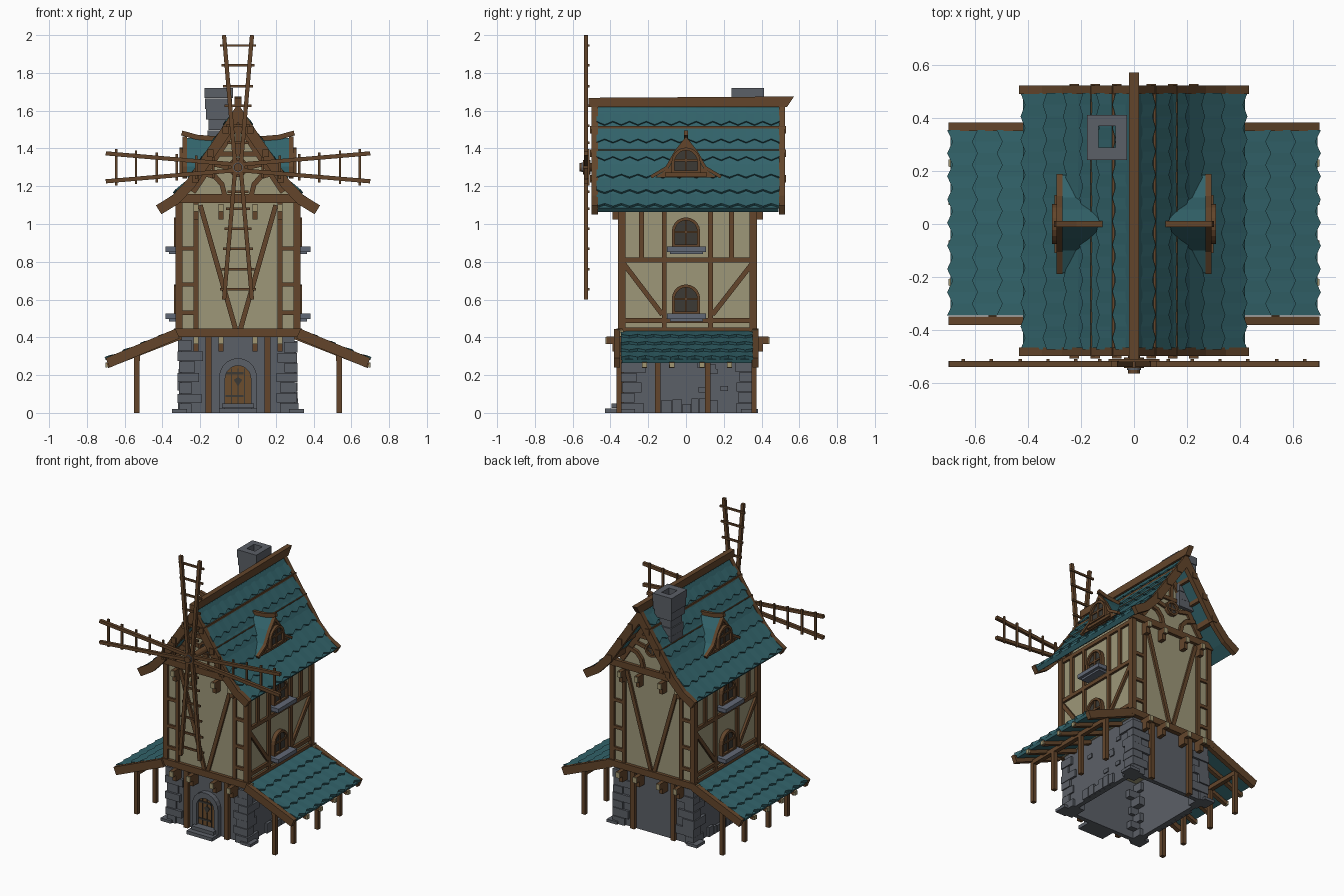
import bpy, bmesh, math, random
from mathutils import Vector

random.seed(4)
if "Cube" in bpy.data.objects:
    bpy.data.objects.remove(bpy.data.objects["Cube"])


def material(name, *rgb):
    m = bpy.data.materials.new(name)
    m.use_nodes = True
    m.diffuse_color = (*rgb, 1)
    m.node_tree.nodes["Principled BSDF"].inputs["Base Color"].default_value = (*rgb, 1)
    return m


TEAL = material("teal tiles", .032, .125, .145)
CREAM = material("cream plaster", .34, .31, .19)
WOOD = material("brown timber", .125, .06, .024)
DOOR = material("door wood", .15, .075, .026)
STONE = material("grey stone", .105, .115, .135)
SILL = material("blue grey stone", .12, .14, .18)
GLASS = material("dark glass", .045, .042, .036)
CAP = material("pale beam end", .36, .31, .17)


def finish(name, bm, mat):
    bmesh.ops.recalc_face_normals(bm, faces=bm.faces)
    me = bpy.data.meshes.new(name)
    bm.to_mesh(me)
    bm.free()
    me.materials.append(mat)
    ob = bpy.data.objects.new(name, me)
    bpy.context.collection.objects.link(ob)
    return ob


def place(axis, p, d):
    u, v = p
    return {"x": (d, u, v), "y": (u, d, v), "z": (u, v, d)}[axis]


def prism(name, axis, pts, a, b, mat):
    """Extrude a 2D outline along an axis from a to b."""
    bm = bmesh.new()
    lo, hi = [[bm.verts.new(place(axis, p, d)) for p in pts] for d in (a, b)]
    bm.faces.new(lo)
    bm.faces.new(hi)
    for i in range(len(pts)):
        bm.faces.new((lo[i - 1], lo[i], hi[i], hi[i - 1]))
    return finish(name, bm, mat)


def ring(name, axis, outer, inner, a, b, mat):
    """Extrude the band between two matching outlines."""
    bm = bmesh.new()
    loops = [[bm.verts.new(place(axis, p, d)) for p in pts]
             for pts, d in ((outer, a), (outer, b), (inner, b), (inner, a))]
    for k in range(4):
        for i in range(len(outer)):
            bm.faces.new((loops[k - 1][i - 1], loops[k - 1][i], loops[k][i], loops[k][i - 1]))
    return finish(name, bm, mat)


def box(name, x, y, z, mat):
    return prism(name, "z", rect(*x, *y), *z, mat)


def rect(a, b, c, d):
    return [(a, c), (b, c), (b, d), (a, d)]


def strip(name, axis, pts, w, a, b, mat=WOOD):
    """Plank of width w following a 2D path."""
    pts = [Vector(p) for p in pts]
    norms = [(q - p).normalized().orthogonal() for p, q in zip(pts, pts[1:])]
    left, right = [], []
    for i, p in enumerate(pts):
        n1, n2 = norms[max(i - 1, 0)], norms[min(i, len(norms) - 1)]
        n = (n1 + n2).normalized()
        n *= w / 2 / n.dot(n1)
        left.append(p + n)
        right.append(p - n)
    return prism(name, axis, left + right[::-1], a, b, mat)


def arch(c, z, w, h, n=10):
    top = [(c + w * math.cos(math.pi * i / n), z + h - w + w * math.sin(math.pi * i / n)) for i in range(n + 1)]
    return [(c - w, z), (c + w, z)] + top


def circle(c, z, r, n=12):
    return [(c + r * math.cos(math.tau * i / n), z + r * math.sin(math.tau * i / n)) for i in range(n)]


def tiles(name, path, s, y0, y1, rows, teeth):
    """Overlapping rows of pointed shingles down a 2D slope path."""
    path = [Vector(p) for p in path]
    total = sum((q - p).length for p, q in zip(path, path[1:]))

    def at(d, lift):
        for p, q in zip(path, path[1:]):
            seg = (q - p).length
            if d <= seg or q == path[-1]:
                t = (q - p).normalized()
                return p + t * d + Vector((-t.y, t.x)) * lift
            d -= seg
    bm = bmesh.new()
    for r in range(rows):
        prev = None
        for i in range(teeth * 2 + 1):
            y = y0 + (y1 - y0) * i / (teeth * 2)
            low = total * (r + 1) / rows + (.011 if (i + r) % 2 else -.011)
            pts = [at(total * r / rows - .012 * (r > 0), 0), at(low, .016), at(low, -.002)]
            cur = [bm.verts.new((s * p.x, y, p.y)) for p in pts]
            if prev:
                for k in range(3):
                    bm.faces.new((prev[k - 1], prev[k], cur[k], cur[k - 1]))
            if i in (0, teeth * 2):
                bm.faces.new(cur)
            prev = cur
    finish(name, bm, TEAL)


def window(name, axis, s, d, z, w, h, c=0):
    ring(name + "_frame", axis, arch(c, z, w, h), arch(c, z + .012, w - .016, h - .028), d, d + s * .028, WOOD)
    prism(name + "_glass", axis, arch(c, z, w - .01, h - .01), d, d + s * .012, GLASS)
    strip(name + "_mullion", axis, [(c, z), (c, z + h - .01)], .012, d, d + s * .02)
    strip(name + "_crossbar", axis, [(c - w + .01, z + h * .5), (c + w - .01, z + h * .5)], .012, d, d + s * .02)


# Wall bodies
F, B, S = -.345, .362, .31
ring("ground_walls", "z", rect(-.3, .3, -.33, .35), rect(-.27, .27, -.3, .32), 0, .42, STONE)
box("upper_walls", (-S, S), (F, B), (.41, 1.12), CREAM)
prism("gable_walls", "y", [(-S, 1.1), (S, 1.1), (.24, 1.19), (0, 1.56), (-.24, 1.19)], F, B, CREAM)

# Corner stones, plinth stones and scattered wall stones
for sx in (-1, 1):
    for yc, sy in ((-.33, -1), (.35, 1)):
        z = 0
        for k in range(7):
            h = random.uniform(.05, .062)
            lx, ly = (.11, .06) if k % 2 else (.065, .1)
            lx, ly = lx * random.uniform(.8, 1.2), ly * random.uniform(.8, 1.2)
            o = random.uniform(.01, .022)
            box("corner_stone", (sx * (.3 + o), sx * (.3 - lx)), (yc + sy * o, yc - sy * ly), (z, min(z + h - .003, .41)), STONE)
            z += h
        box("corner_foot", (sx * .35, sx * .27), (yc + sy * .03, yc - sy * .06), (0, .02), STONE)
    y = -.13
    while y < .16:
        w = random.uniform(.035, .06)
        box("plinth_stone", (sx * .29, sx * .318), (y, y + w - .004), (0, random.uniform(.045, .08)), STONE)
        y += w
    for k in range(7):
        y, z = random.uniform(-.2, .2), random.uniform(.1, .3)
        box("wall_stone", (sx * .29, sx * .308), (y, y + .04), (z, z + .028), STONE)

# Door, stone arch and steps
ring("door_arch", "y", arch(0, 0, .1, .29), arch(0, 0, .068, .25), -.32, -.365, STONE)
prism("door", "y", arch(0, .04, .07, .215), -.32, -.342, DOOR)
for x in (-.035, 0, .035):
    strip("door_gap", "y", [(x, .05), (x, .235)], .005, -.34, -.345, GLASS)
prism("door_pane", "y", [(0, .14), (.022, .175), (0, .19), (-.022, .175)], -.34, -.348, GLASS)
for z in (.09, .21):
    strip("door_hinge", "y", [(-.065, z), (.03, z)], .012, -.34, -.347, GLASS)
for k, (w, y) in enumerate(((.1, -.43), (.085, -.395))):
    box("door_step", (-w, w), (y, -.33), (k * .025, k * .025 + .024), STONE)

# Front and back timber framing
for s, d in ((-1, F), (1, B)):
    def timber(pts, w=.026, depth=.014):
        strip("end_timber", "y", pts, w, d - s * .01, d + s * depth)
    timber([(-.34, .425), (.34, .425)], .045, .022)
    timber([(-.335, 1.135), (.335, 1.135)], .045, .022)
    timber([(0, 1.37), (0, 1.54)])
    timber([(-.12, 1.37), (.12, 1.37)])
    ring("round_window_frame", "y", circle(0, 1.3, .052), circle(0, 1.3, .036), d, d + s * .025, WOOD)
    prism("round_window_glass", "y", circle(0, 1.3, .04), d, d + s * .01, GLASS)
    timber([(0, 1.26), (0, 1.34)], .01)
    timber([(-.04, 1.3), (.04, 1.3)], .01)
    for m in (-1, 1):
        timber([(m * .222, .44), (m * .222, 1.12)])
        timber([(m * .2, 1.1), (m * .012, .44)])
        for z in (.53, .68, .87):
            timber([(m * .3, z), (m * .222, z)], .022)
        timber([(m * .24, 1.17), (0, 1.535)], .035)
        timber([(m * .07, 1.15), (m * .085, 1.21), (m * .12, 1.25), (m * .19, 1.27)], .026, .02)
        timber([(m * .05, 1.3), (m * .14, 1.32)])
        box("corner_post", (m * .295, m * .33), (d - s * .025, d + s * .014), (.42, 1.12), WOOD)
        box("ground_post", (m * .14, m * .172), (d - s * .03, d + s * .012), (0, .41), WOOD)
        # Joist ends with pale caps
        for x in (.09, .222):
            for z, reach in ((.365, .075), (1.065, .06)):
                xs = (m * x - .014, m * x + .014)
                box("joist_end", xs, (d - s * .03, d + s * reach), (z, z + .04), WOOD)
                box("joist_bracket", xs, (d - s * .03, d + s * .045), (z - .04, z), WOOD)
                box("joist_cap", xs, (d + s * reach, d + s * (reach + .006)), (z, z + .038), CAP)
        box("girt_cap", (m * .34, m * .35), (d - s * .015, d + s * .015), (.405, .44), CAP)

# Side framing, windows, lean-tos, dormers
ROOF = [(0, 1.62), (.25, 1.245), (.34, 1.15), (.41, 1.09)]
LEAN = [(.315, .435), (.69, .285)]
for s in (-1, 1):
    def brace(pts, w=.026):
        strip("side_timber", "x", pts, w, s * (S - .01), s * (S + .016))
    for z in (.44, .49, .81, 1.1):
        brace([(-.34, z), (.36, z)])
    for y in (-.115, .13):
        brace([(y, .44), (y, 1.1)])
    for y in (-.235, .24):
        brace([(y, .81), (y, 1.1)])
    brace([(-.33, .79), (-.125, .52)])
    brace([(.35, .79), (.14, .52)])
    for z in (.525, .88):
        window("side_window", "x", s, s * S, z, .075, .155)
        box("window_sill", (s * .3, s * .385), (-.1, .105), (z - .027, z), SILL)
        box("sill_support", (s * .3, s * .365), (-.085, .09), (z - .04, z - .027), SILL)

    # Lean-to roof
    tiles("lean_to_tiles", LEAN, s, -.345, .355, 4, 8)
    slope = [(s * x, z - .012) for x, z in LEAN]
    strip("lean_to_deck", "y", slope, .02, -.34, .35, TEAL)
    for y in (-.365, .367):
        strip("lean_to_barge", "y", [(s * .32, .42), (s * .69, .265)], .055, y - .016, y + .016)
    for y in (-.22, -.075, .085, .23):
        strip("lean_to_rafter", "y", [(s * .3, .405), (s * .692, .252)], .03, y - .014, y + .014)
        box("rafter_cap", (s * .692, s * .702), (y - .013, y + .013), (.24, .268), CAP)
    box("lean_to_plate", (s * .52, s * .55), (-.37, .37), (.275, .305), WOOD)
    for y in (-.355, -.15, .115, .36):
        box("lean_to_post", (s * .522, s * .55), (y - .014, y + .014), (0, .3), WOOD)

    # Main roof slope
    tiles("roof_tiles", ROOF, s, -.475, .495, 6, 11)
    strip("roof_deck", "y", [(s * x, z - .016) for x, z in ROOF], .03, -.47, .49, TEAL)
    for x, z in ((.226, 1.24), (.147, 1.375), (.065, 1.5)):
        box("purlin", (s * x - .018, s * x + .018), (-.508, .53), (z - .02, z + .02), WOOD)

    # Dormer
    edge = [(-.185, 1.255), (-.1, 1.305), (-.055, 1.385), (0, 1.455), (.055, 1.385), (.1, 1.305), (.185, 1.255)]
    prism("dormer_roof", "x", edge, s * .09, s * .283, TEAL)
    strip("dormer_barge", "x", [(y, z - .006) for y, z in edge], .018, s * .27, s * .293)
    prism("dormer_front", "x", [(y * .9, z - .01) for y, z in edge], s * .28, s * .286, WOOD)
    window("dormer_window", "x", s, s * .282, 1.27, .076, .135)
    strip("dormer_sill", "x", [(-.11, 1.262), (.11, 1.262)], .02, s * .26, s * .3)
    strip("dormer_ridge", "y", [(s * .1, 1.45), (s * .22, 1.46), (s * .298, 1.482)], .026, -.011, .011)

# Barge boards and ridge
barge = [(.42, 1.075), (.33, 1.13), (.25, 1.215), (0, 1.588)]
barge += [(-x, z) for x, z in barge[-2::-1]]
for y in (-.483, .508):
    strip("barge_board", "y", barge, .055, y - .016, y + .016)
prism("ridge_beam", "x", [(-.515, 1.62), (.535, 1.62), (.572, 1.675), (-.515, 1.668)], -.018, .018, WOOD)

# Chimney of stacked stone courses
for k in range(7):
    j = .008 * (k % 2) + random.uniform(-.004, .004) - .014 * (k >= 5)
    z = 1.33 + k * .056
    ring("chimney_course", "z", rect(-.165 + j, -.04 - j, .255 + j, .4 - j),
         rect(-.135, -.07, .29, .37), z, z + .054, STONE)

# Windmill hub and sails
prism("axle", "y", circle(0, 1.3, .022), F, -.565, WOOD)
prism("hub", "y", circle(0, 1.3, .038), -.505, -.545, WOOD)
prism("hub_plate", "y", circle(0, 1.3, .026), -.545, -.552, STONE)
for q in range(4):
    c, n = ((1, 0), (0, 1), (-1, 0), (0, -1))[q]

    def sail(name, r0, t0, r1, t1, w, a, b):
        ends = [(r * c - t * n, 1.3 + r * n + t * c) for r, t in ((r0, t0), (r1, t1))]
        strip(name, "y", ends, w, a, b)
    for m in (-1, 1):
        sail("sail_rail", .02, m * .016, .7, m * .074, .022, -.518, -.54)
    for r in (.13, .22, .325, .43, .54, .645):
        t = .045 + .08 * r
        sail("sail_rung", r, -t, r, t, .013, -.51, -.522)
